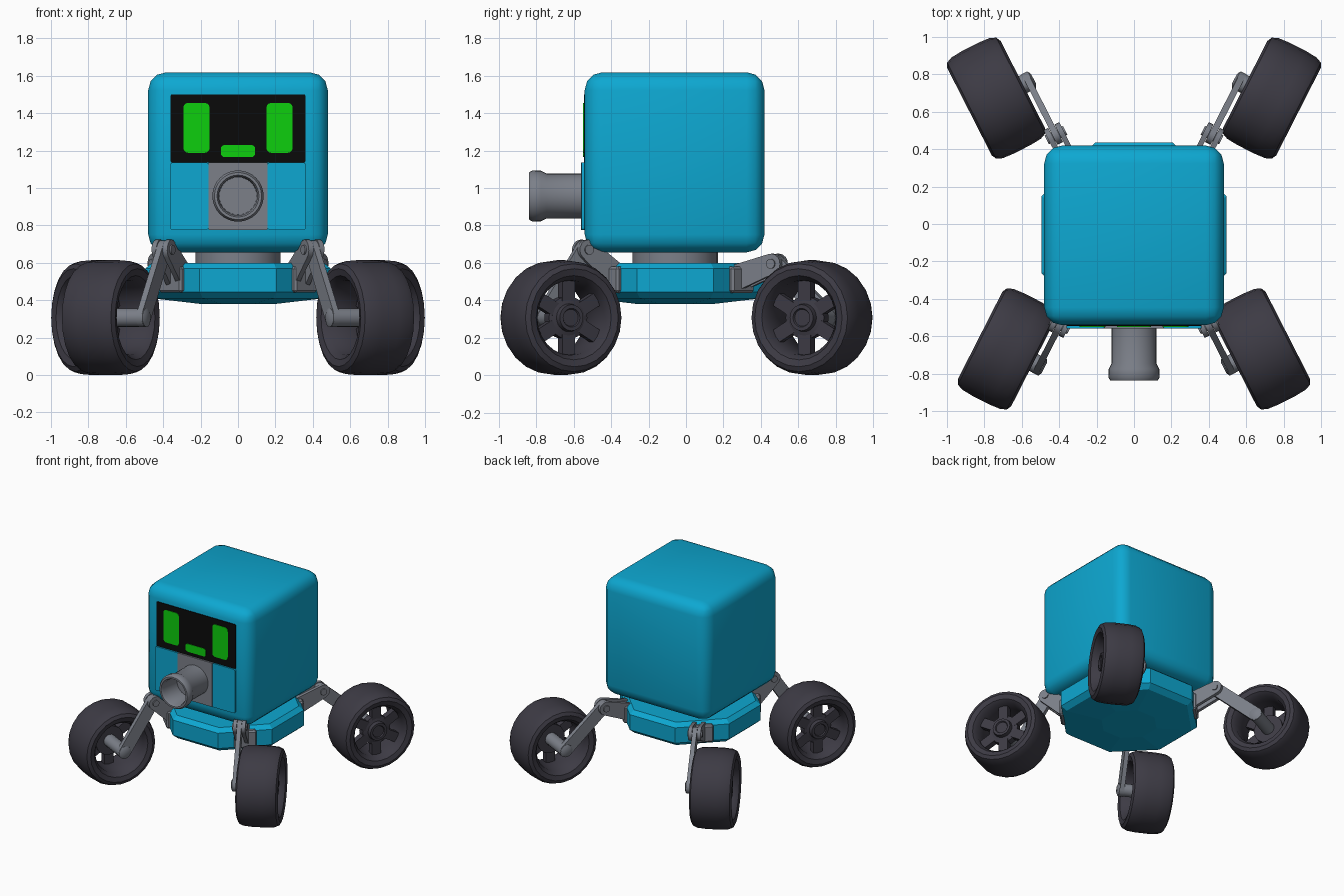
import bpy, bmesh, math
from mathutils import Vector, Matrix

if "Cube" in bpy.data.objects:
    bpy.data.objects.remove(bpy.data.objects["Cube"])


def material(name, rgb):
    m = bpy.data.materials.new(name)
    m.diffuse_color = (*rgb, 1)
    m.use_nodes = True
    m.node_tree.nodes["Principled BSDF"].inputs["Base Color"].default_value = m.diffuse_color
    return m


BLUE = material("cyan_blue", (0.004, 0.39, 0.64))
GREY = material("mid_grey", (0.2, 0.215, 0.25))
DARK = material("tyre_dark", (0.046, 0.043, 0.058))
BLACK = material("screen_black", (0.003, 0.003, 0.003))
GREEN = material("light_green", (0.004, 0.62, 0.004))


def finish(name, bm, mat, matrix=None):
    bmesh.ops.remove_doubles(bm, verts=bm.verts, dist=1e-5)
    if matrix:
        bm.transform(matrix)
    bmesh.ops.recalc_face_normals(bm, faces=bm.faces)
    me = bpy.data.meshes.new(name)
    bm.to_mesh(me)
    bm.free()
    me.materials.append(mat)
    ob = bpy.data.objects.new(name, me)
    bpy.context.collection.objects.link(ob)
    return ob


def frame(origin, x, y, z):
    """Matrix placing local axes x, y, z at origin."""
    m = Matrix((x, y, z)).transposed().to_4x4()
    m.translation = origin
    return m


def lathe(name, profile, mat, matrix, n=24, closed=False, turn=0.0):
    """Revolve (radius, height) points about local z."""
    bm = bmesh.new()
    rings = []
    for r, h in profile:
        angs = [turn + 2 * math.pi * i / n for i in range(n)]
        rings.append([bm.verts.new((r * math.cos(a), r * math.sin(a), h)) for a in angs])
    pairs = list(zip(rings, rings[1:]))
    if closed:
        pairs.append((rings[-1], rings[0]))
    for a, b in pairs:
        for i in range(n):
            j = (i + 1) % n
            bm.faces.new((a[i], a[j], b[j], b[i]))
    if not closed:
        bm.faces.new(rings[0])
        bm.faces.new(rings[-1])
    return finish(name, bm, mat, matrix)


def prism(name, pts, depth, mat, matrix):
    """Extrude a 2D outline along local z from 0 to depth."""
    bm = bmesh.new()
    f = bm.faces.new([bm.verts.new((x, y, 0)) for x, y in pts])
    top = bmesh.ops.extrude_face_region(bm, geom=[f])["geom"]
    bmesh.ops.translate(bm, vec=(0, 0, depth), verts=[v for v in top if isinstance(v, bmesh.types.BMVert)])
    return finish(name, bm, mat, matrix)


def front_plate(name, x0, x1, z0, z1, back, front, r, mat):
    """Rounded plate on the front of the head, between two y positions."""
    pts = []
    for k, (cx, cz) in enumerate(((x1 - r, z1 - r), (x0 + r, z1 - r), (x0 + r, z0 + r), (x1 - r, z0 + r))):
        for i in range(4):
            a = math.pi / 2 * (k + i / 3)
            pts.append((cx + r * math.cos(a), cz + r * math.sin(a)))
    m = frame(Vector((0, back, 0)), Vector((1, 0, 0)), Vector((0, 0, 1)), Vector((0, -1, 0)))
    prism(name, pts, back - front, mat, m)


def link(name, p, rp, q, rq, depth, matrix):
    """Bar with rounded ends between 2D points p and q."""
    phi = math.atan2(q[1] - p[1], q[0] - p[0])
    pts = []
    for c, r, start in ((p, rp, phi + math.pi / 2), (q, rq, phi - math.pi / 2)):
        for i in range(9):
            a = start + math.pi * i / 8
            pts.append((c[0] + r * math.cos(a), c[1] + r * math.sin(a)))
    prism(name, pts, depth, GREY, matrix)


def box(name, size, mat, matrix, bevel=0.0, segments=1):
    bm = bmesh.new()
    bmesh.ops.create_cube(bm, size=1)
    bmesh.ops.scale(bm, vec=size, verts=bm.verts)
    if bevel:
        bmesh.ops.bevel(bm, geom=bm.edges[:], offset=bevel, segments=segments, profile=0.5, affect='EDGES')
    return finish(name, bm, mat, matrix)


# Head, neck and octagonal base
CY = -0.058
box("head", (0.96, 0.96, 0.962), BLUE, Matrix.Translation((0, -0.061, 1.137)), 0.095, 3)
lathe("neck", [(0.228, 0.56), (0.228, 0.70)], GREY, Matrix.Translation((0, CY, 0)), 24)
K = 1 / math.cos(math.pi / 8)
base_rings = [(0.20, 0.38), (0.455, 0.41), (0.495, 0.445), (0.495, 0.57), (0.46, 0.60)]
lathe("base", [(a * K, z) for a, z in base_rings], BLUE, Matrix.Translation((0, CY, 0)), 8, turn=math.pi / 8)

# Face: screen, eyes, mouth, lower panel
front_plate("screen", -0.36, 0.36, 1.136, 1.50, -0.538, -0.546, 0.006, BLACK)
for s, label in ((-1, "left"), (1, "right")):
    cx = s * 0.222
    front_plate(label + "_eye", cx - 0.07, cx + 0.07, 1.188, 1.455, -0.544, -0.550, 0.025, GREEN)
    x0, x1 = sorted((s * 0.158, s * 0.362))
    front_plate(label + "_lower_panel", x0, x1, 0.776, 1.136, -0.535, -0.558, 0.012, BLUE)
front_plate("mouth", -0.092, 0.092, 1.165, 1.23, -0.544, -0.550, 0.02, GREEN)
front_plate("nozzle_plate", -0.158, 0.158, 0.776, 1.136, -0.535, -0.560, 0.004, GREY)

# Nozzle
nozzle_profile = [(0.12, 0), (0.12, 0.195), (0.135, 0.225), (0.137, 0.27), (0.126, 0.288),
                  (0.112, 0.288), (0.103, 0.27), (0.1, 0.1)]
lathe("nozzle", nozzle_profile, GREY,
      frame(Vector((0, -0.55, 0.957)), Vector((1, 0, 0)), Vector((0, 0, 1)), Vector((0, -1, 0))), 32)

# Wheels and legs
tyre_profile = [(0.225, -0.15), (0.262, -0.16), (0.288, -0.147), (0.302, -0.115), (0.307, -0.05),
                (0.307, 0.05), (0.302, 0.115), (0.288, 0.147), (0.262, 0.16), (0.225, 0.15),
                (0.2, 0.115), (0.195, 0), (0.2, -0.115)]
ANG = math.radians(27)
UP = Vector((0, 0, 1))
# front/back: y sign, wheel centre, knee y and z, base joint y and z
legs = (("front", -1, 0.68, -0.668, -0.54, 0.67, -0.37, 0.51),
        ("back", 1, 0.737, 0.673, 0.475, 0.595, 0.27, 0.515))
for label, fy, wx, wy, ky, kz, by, bz in legs:
    for s, side in ((-1, "left"), (1, "right")):
        name = f"{label}_{side}_"
        along = Vector((s * math.sin(ANG), fy * math.cos(ANG), 0))
        axle = Vector((s * math.cos(ANG), -fy * math.sin(ANG), 0))
        centre = Vector((s * wx, wy, 0.307))
        wheel = frame(centre, along, UP, axle)
        lathe(name + "tyre", tyre_profile, DARK, wheel, 24, closed=True)
        lathe(name + "hub", [(0.115, 0.03), (0.115, 0.085), (0.075, 0.095), (0.07, 0.125), (0.05, 0.125),
                             (0.045, 0.115), (0.03, 0.115)], DARK, wheel, 24)
        for i in range(6):
            turn = Matrix.Rotation(math.pi * (i / 3 + 1 / 6), 4, 'Z')
            box(f"{name}spoke_{i + 1}", (0.12, 0.075, 0.05), DARK,
                wheel @ turn @ Matrix.Translation((0.145, 0, 0.065)))
        lathe(name + "axle", [(0.03, -0.225), (0.05, -0.215), (0.05, 0.05)], GREY, wheel, 16)

        # Leg lies in the vertical plane beside the wheel: 2D points are (distance along, height)
        def flat(y, z):
            return ((y - centre.y - fy * math.sin(ANG) * 0.195) / along.y, z)
        foot, knee, root = (0, 0.307), flat(ky, kz), flat(by, bz)
        origin = centre - axle * 0.195
        origin.z = 0
        plane = frame(origin, along, UP, axle)
        slide = lambda d: plane @ Matrix.Translation((0, 0, d))
        link(name + "lower_link", foot, 0.052, knee, 0.05, 0.034, slide(-0.017))
        link(name + "upper_link_inner", root, 0.07, knee, 0.054, 0.028, slide(-0.047))
        link(name + "upper_link_outer", root, 0.07, knee, 0.054, 0.028, slide(0.019))
        lathe(name + "knee_pin", [(0.026, -0.056), (0.026, 0.056)], GREY,
              plane @ Matrix.Translation((*knee, 0)), 16)
        # Bracket on the diagonal face of the base
        out = Vector((s, fy, 0)).normalized()
        tang = Vector((-out.y, out.x, 0))
        spot = Vector((0, CY, 0.51)) + out * 0.495
        box(name + "bracket", (0.05, 0.17, 0.14), GREY, frame(spot, out, tang, UP), 0.012)

# Smooth shading with sharp edges kept
bpy.ops.object.select_all(action='DESELECT')
for ob in bpy.context.scene.objects:
    if ob.name not in ("base",):
        ob.select_set(True)
        bpy.context.view_layer.objects.active = ob
bpy.ops.object.shade_smooth_by_angle(angle=math.radians(35))
